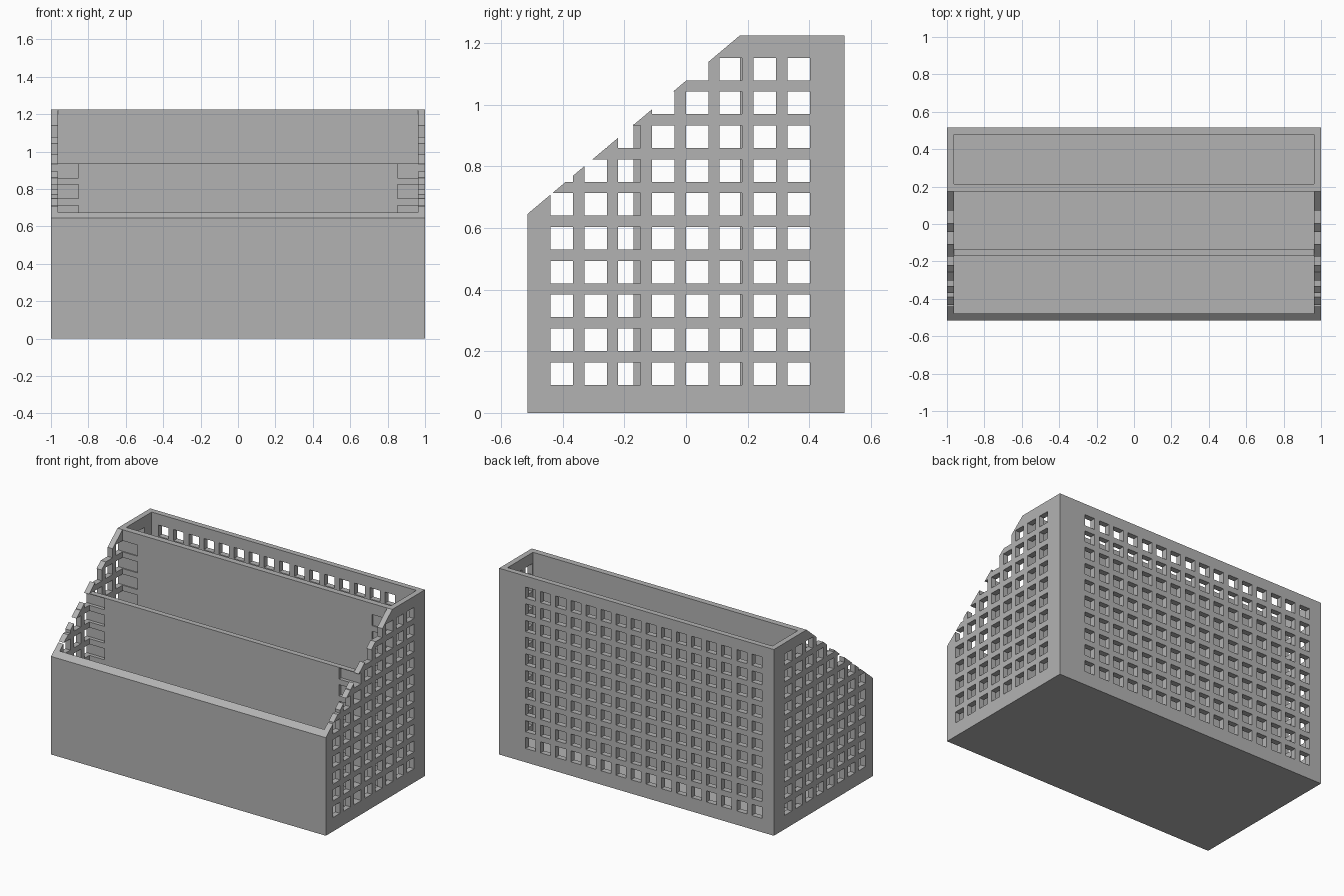
import bpy
import bmesh
from mathutils import Matrix, Vector

default = bpy.data.objects.get("Cube")
if default:
    bpy.data.objects.remove(default, do_unlink=True)

# Main sizes
HALF_X, HALF_Y, TOP = 1.0, 0.515, 1.225
WALL = 0.0366
FRONT_TOP = 0.645          # height of the low front edge
SLOPE_END = 0.175          # where the slope meets the flat top
HOLE, PITCH = 0.0732, 0.1098
HOLE_Z, HOLE_Y, HOLE_X = 0.091, -0.440, -0.913
DEPTH = 4 * WALL           # how far the window cutters reach inwards
ROWS, SIDE_COLS, BACK_COLS = 10, 8, 16

grey = bpy.data.materials.new("plain grey")
grey.use_nodes = True
grey.diffuse_color = (0.45, 0.45, 0.45, 1)
grey.node_tree.nodes["Principled BSDF"].inputs["Base Color"].default_value = grey.diffuse_color


def add_box(bm, low, high):
    low, high = Vector(low), Vector(high)
    matrix = Matrix.Translation((low + high) / 2) @ Matrix.Diagonal((high - low).to_4d())
    matrix[3][3] = 1
    bmesh.ops.create_cube(bm, size=1, matrix=matrix)


def finish(name, bm):
    bmesh.ops.recalc_face_normals(bm, faces=bm.faces)
    mesh = bpy.data.meshes.new(name)
    bm.to_mesh(mesh)
    bm.free()
    mesh.materials.append(grey)
    obj = bpy.data.objects.new(name, mesh)
    bpy.context.collection.objects.link(obj)
    return obj


def box_object(name, low, high):
    bm = bmesh.new()
    add_box(bm, low, high)
    return finish(name, bm)


def cut(obj, cutter):
    mod = obj.modifiers.new("cut", "BOOLEAN")
    mod.operation = "DIFFERENCE"
    mod.solver = "EXACT"
    mod.object = cutter
    bpy.context.view_layer.objects.active = obj
    bpy.ops.object.modifier_apply(modifier=mod.name)


# Outer shell: side profile extruded across the width
bm = bmesh.new()
profile = [(-HALF_Y, 0), (HALF_Y, 0), (HALF_Y, TOP), (SLOPE_END, TOP), (-HALF_Y, FRONT_TOP)]
face = bm.faces.new([bm.verts.new((-HALF_X, y, z)) for y, z in profile])
moved = bmesh.ops.extrude_face_region(bm, geom=[face])["geom"]
bmesh.ops.translate(bm, vec=(2 * HALF_X, 0, 0),
                    verts=[v for v in moved if isinstance(v, bmesh.types.BMVert)])
shell = finish("outer_shell", bm)

# Hollow interior above the floor
in_x, in_y = HALF_X - WALL, HALF_Y - WALL
cavity = box_object("cavity_cutter", (-in_x, -in_y, WALL), (in_x, in_y, 2))
cavity.hide_render = True
cut(shell, cavity)

# Two inner dividers, the rear one taller
front_divider = box_object("front_divider", (-in_x, -0.17, WALL), (in_x, -0.17 + WALL, 0.937))
rear_divider = box_object("rear_divider", (-in_x, SLOPE_END, WALL),
                          (in_x, SLOPE_END + WALL + 0.003, TOP))

# Grid of square windows through both sides and the back
bm = bmesh.new()
for row in range(ROWS):
    z = HOLE_Z + row * PITCH
    for col in range(SIDE_COLS):
        y = HOLE_Y + col * PITCH
        for inner, outer in ((HALF_X - DEPTH, HALF_X + WALL), (-HALF_X - WALL, DEPTH - HALF_X)):
            add_box(bm, (inner, y, z), (outer, y + HOLE, z + HOLE))
    for col in range(BACK_COLS):
        x = HOLE_X + col * PITCH
        add_box(bm, (x, HALF_Y - 2 * WALL, z), (x + HOLE, HALF_Y + WALL, z + HOLE))
windows = finish("window_cutter", bm)
windows.hide_render = True
for part in (shell, front_divider, rear_divider):
    cut(part, windows)

for helper in (cavity, windows):
    bpy.data.objects.remove(helper, do_unlink=True)
